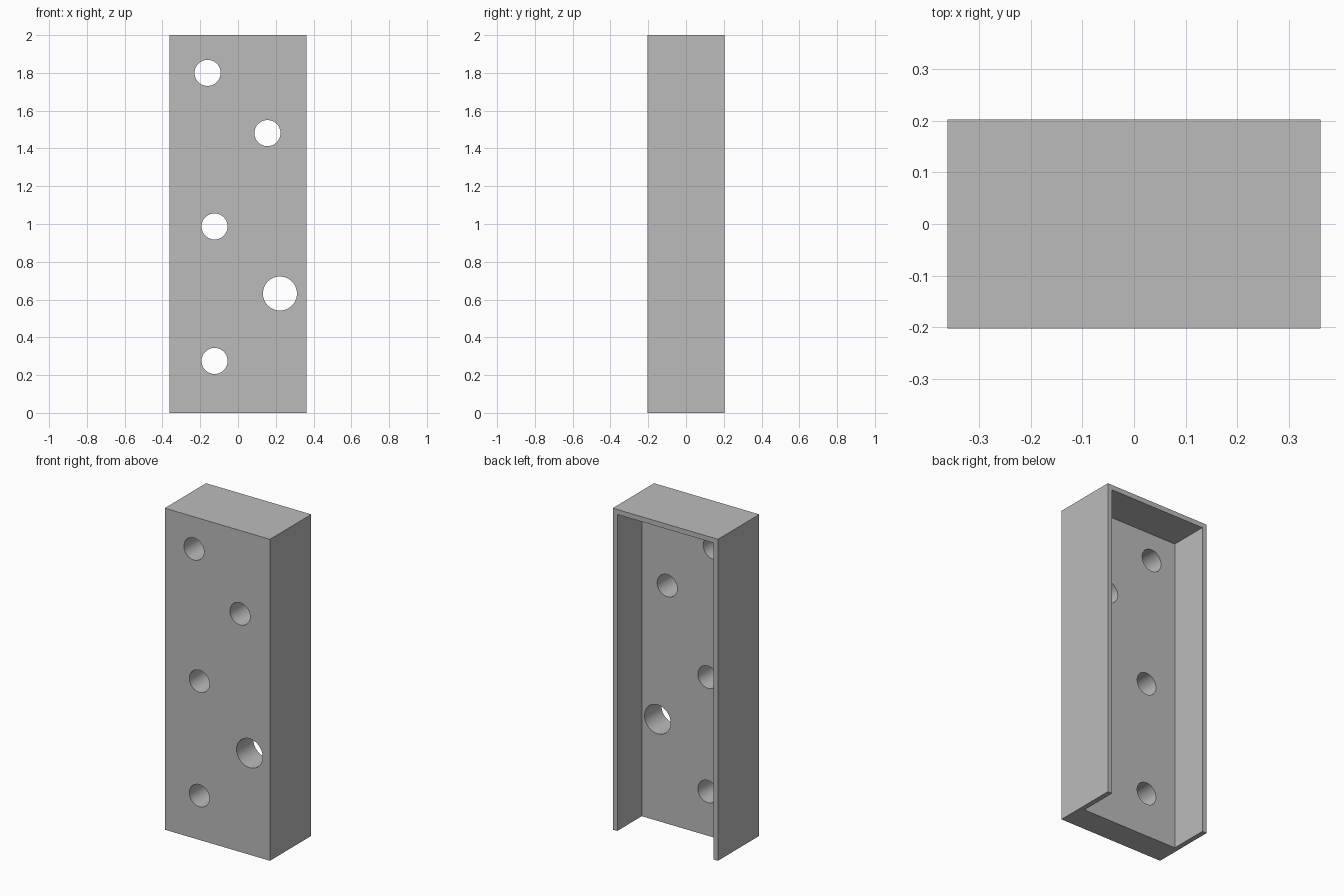
import bpy
import math

if "Cube" in bpy.data.objects:
    bpy.data.objects.remove(bpy.data.objects["Cube"])

W, D, H = 0.724, 0.406, 2.0      # outer size
WALL, PLATE = 0.031, 0.165       # side/top wall and front plate thickness

grey = bpy.data.materials.new("plain grey")
grey.diffuse_color = (0.5, 0.5, 0.5, 1.0)
grey.use_nodes = True
grey.node_tree.nodes["Principled BSDF"].inputs["Base Color"].default_value = grey.diffuse_color


def box(name, lo, hi):
    """Axis-aligned box between two corners."""
    bpy.ops.mesh.primitive_cube_add(size=1, location=[(a + b) / 2 for a, b in zip(lo, hi)])
    ob = bpy.context.object
    ob.name = name
    ob.scale = [b - a for a, b in zip(lo, hi)]
    bpy.ops.object.transform_apply(location=True, rotation=True, scale=True)
    ob.data.materials.append(grey)
    return ob


def cut(target, cutter):
    """Subtract the cutter from the target, then remove it."""
    cutter.hide_render = True
    mod = target.modifiers.new("cut", 'BOOLEAN')
    mod.operation = 'DIFFERENCE'
    mod.solver = 'EXACT'
    mod.object = cutter
    bpy.ops.object.select_all(action='DESELECT')
    target.select_set(True)
    bpy.context.view_layer.objects.active = target
    bpy.ops.object.modifier_apply(modifier=mod.name)
    bpy.data.objects.remove(cutter, do_unlink=True)


# Outer housing block
housing = box("housing", (-W / 2, -D / 2, 0), (W / 2, D / 2, H))

# Cavity open at the back and at the bottom
cut(housing, box("cavity_cutter",
                 (-W / 2 + WALL, -D / 2 + PLATE, -0.2),
                 (W / 2 - WALL, D / 2 + 0.2, H - WALL)))

# Round holes through the front plate: x, z, radius
holes = [(-0.161, 1.80, 0.069), (0.156, 1.481, 0.069), (-0.124, 0.987, 0.069),
         (0.222, 0.632, 0.09), (-0.124, 0.275, 0.069)]
for x, z, r in holes:
    bpy.ops.mesh.primitive_cylinder_add(vertices=64, radius=r, depth=0.3,
                                        location=(x, -D / 2 + PLATE / 2, z),
                                        rotation=(math.pi / 2, 0, 0))
    cutter = bpy.context.object
    cutter.name = "hole_cutter"
    cutter.data.materials.append(grey)
    cut(housing, cutter)

# Smooth hole walls, sharp edges elsewhere
housing.select_set(True)
bpy.context.view_layer.objects.active = housing
bpy.ops.object.shade_smooth_by_angle(angle=math.radians(30))
